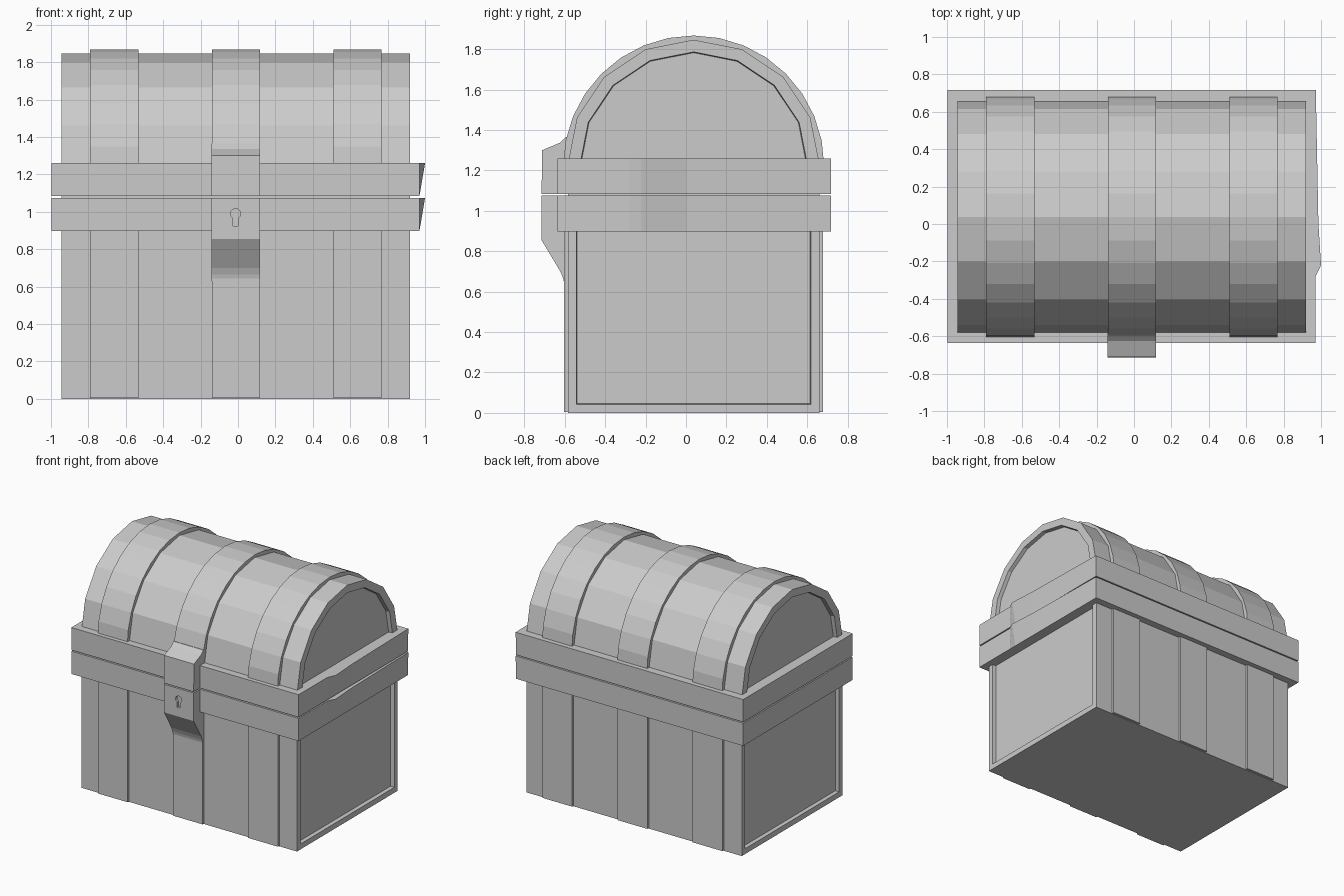
import bpy, bmesh, math

if "Cube" in bpy.data.objects:
    bpy.data.objects.remove(bpy.data.objects["Cube"])

grey = bpy.data.materials.new("plain grey")
grey.diffuse_color = (0.6, 0.6, 0.6, 1)
grey.use_nodes = True
grey.node_tree.nodes["Principled BSDF"].inputs["Base Color"].default_value = grey.diffuse_color

X0, X1 = -0.945, 0.92          # body ends
YC, Y0, Y1 = 0.038, -0.585, 0.66
ZC, R = 1.222, 0.625           # lid arc centre height and radius


def loft(name, loop_a, loop_b, panel=False):
    """Closed solid between two matching loops; panel sinks the end faces."""
    bm = bmesh.new()
    a = [bm.verts.new(p) for p in loop_a]
    b = [bm.verts.new(p) for p in loop_b]
    n = len(a)
    ends = [bm.faces.new(a), bm.faces.new(b)]
    for i in range(n):
        j = (i + 1) % n
        bm.faces.new((a[i], a[j], b[j], b[i]))
    bmesh.ops.recalc_face_normals(bm, faces=bm.faces[:])
    if panel:
        bmesh.ops.inset_individual(bm, faces=ends, thickness=0.06, depth=0)
        bmesh.ops.inset_individual(bm, faces=ends, thickness=0.004, depth=-0.03)
    me = bpy.data.meshes.new(name)
    bm.to_mesh(me)
    bm.free()
    me.materials.append(grey)
    ob = bpy.data.objects.new(name, me)
    bpy.context.collection.objects.link(ob)
    return ob


def prism(name, profile, x0, x1, panel=False):
    """Extrude a (y, z) profile along x."""
    return loft(name, [(x0, y, z) for y, z in profile],
                [(x1, y, z) for y, z in profile], panel)


def rect(y0, y1, z0, z1):
    return [(y0, z0), (y1, z0), (y1, z1), (y0, z1)]


def arch(r, segments, base):
    pts = [(YC + r * math.cos(math.pi * i / segments),
            ZC + r * math.sin(math.pi * i / segments)) for i in range(segments + 1)]
    return pts + [(YC - r, base), (YC + r, base)]


# chest body and barrel lid, both with sunken end panels
prism("chest_body", rect(Y0, Y1, 0, 1.09), X0, X1, True)
prism("lid", arch(R, 8, 1.09), X0, X1, True)

# straps over the lid, front and back
for side, x in (("left", -0.79), ("middle", -0.14), ("right", 0.51)):
    prism(side + "_lid_strap", arch(R + 0.021, 16, 1.15), x, x + 0.257)
    prism(side + "_front_strap", rect(Y0 - 0.018, Y0 + 0.02, 0.004, 0.95), x, x + 0.257)
    prism(side + "_back_strap", rect(Y1 - 0.02, Y1 + 0.018, 0.004, 0.95), x, x + 0.257)

# rim bands, with a dent pulled out of the upper right edge
for name, z0, z1 in (("body_rim", 0.897, 1.075), ("lid_rim", 1.084, 1.26)):
    ys = (-0.637, -0.28, -0.22, 0.0, 0.717)
    left = [(-0.997, 0.717), (-0.997, -0.637)]
    low = [(0.97, y) for y in ys] + left
    high = list(zip((0.97, 0.971, 1.0, 0.986, 0.972), ys)) + left
    loft(name, [(x, y, z0) for x, y in low], [(x, y, z1) for x, y in high])

# lock plate in two halves
LX0, LX1, LY = -0.141, 0.117, -0.715
prism("lock_hasp", [(LY, 1.084), (LY + 0.003, 1.30), (-0.625, 1.337), (-0.595, 1.365),
                    (-0.5, 1.365), (-0.5, 1.084)], LX0, LX1)
lock = prism("lock_body", [(LY, 1.075), (LY, 0.855), (-0.622, 0.70), (-0.608, 0.665),
                           (-0.60, 0.63), (-0.57, 0.63), (-0.57, 1.075)], LX0, LX1)

# keyhole cut into the lock
cx, cz, r = -0.013, 0.99, 0.027
hole = [(cx + r * math.cos(math.radians(a)), cz + r * math.sin(math.radians(a)))
        for a in range(-60, 241, 30)]
hole += [(cx - 0.0135, 0.925), (cx + 0.0135, 0.925)]
cutter = loft("keyhole_cutter", [(x, LY - 0.05, z) for x, z in hole],
              [(x, LY + 0.02, z) for x, z in hole])
cutter.hide_render = True
mod = lock.modifiers.new("keyhole", 'BOOLEAN')
mod.object = cutter
mod.operation = 'DIFFERENCE'
mod.solver = 'EXACT'
bpy.context.view_layer.objects.active = lock
bpy.ops.object.modifier_apply(modifier=mod.name)
bpy.data.objects.remove(cutter)
